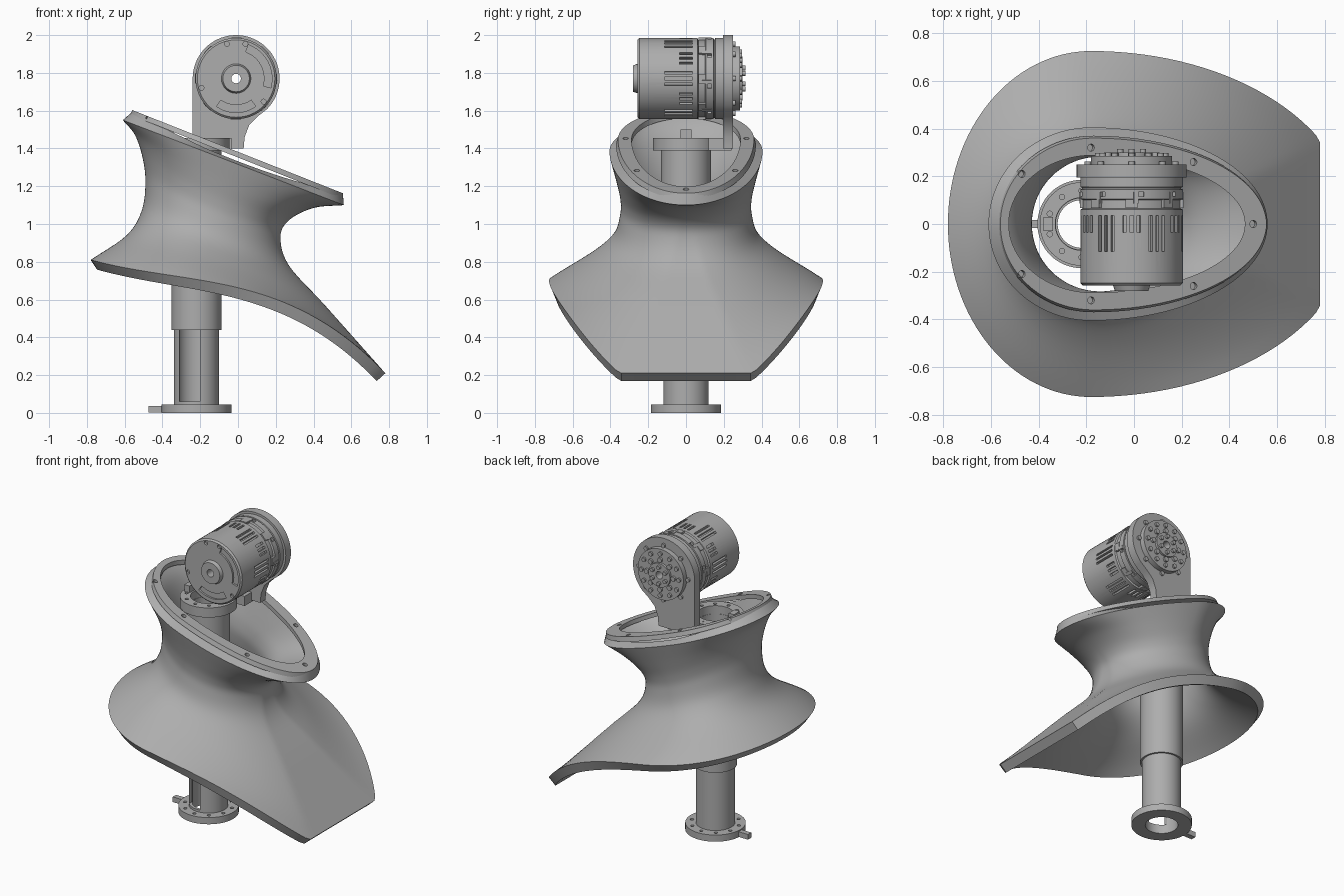
import bpy, bmesh
from math import sin, cos, pi, radians
from mathutils import Matrix, Vector

if "Cube" in bpy.data.objects:
    bpy.data.objects.remove(bpy.data.objects["Cube"])

grey = bpy.data.materials.new("plain grey")
grey.use_nodes = True
grey.diffuse_color = (0.42, 0.42, 0.42, 1)
grey.node_tree.nodes["Principled BSDF"].inputs["Base Color"].default_value = (0.42, 0.42, 0.42, 1)

POST_X = -0.22
MOTOR = Vector((-0.01, 0, 1.77))
ALONG_Y = Matrix.Rotation(-pi / 2, 4, 'X')


def finish(name, bm, fix=True):
    if fix:
        bmesh.ops.recalc_face_normals(bm, faces=bm.faces)
    mesh = bpy.data.meshes.new(name)
    bm.to_mesh(mesh)
    bm.free()
    mesh.materials.append(grey)
    ob = bpy.data.objects.new(name, mesh)
    bpy.context.collection.objects.link(ob)
    return ob


def apply_mod(ob, kind, **settings):
    mod = ob.modifiers.new(kind.title(), kind)
    for key, value in settings.items():
        setattr(mod, key, value)
    bpy.context.view_layer.objects.active = ob
    bpy.ops.object.modifier_apply(modifier=mod.name)


def cut(ob, cutter):
    apply_mod(ob, 'BOOLEAN', operation='DIFFERENCE', solver='EXACT', object=cutter)
    bpy.data.objects.remove(cutter)


def loft(bm, rings, loop=False):
    rows = [[bm.verts.new(p) for p in ring] for ring in rings]
    count = len(rows[0])
    for i in range(len(rows) if loop else len(rows) - 1):
        a, b = rows[i], rows[(i + 1) % len(rows)]
        for j in range(count):
            k = (j + 1) % count
            bm.faces.new((a[j], b[j], b[k], a[k]))


def lathe(name, profile, matrix, steps=64):
    bm = bmesh.new()
    loft(bm, [[matrix @ Vector((r * cos(2 * pi * j / steps), r * sin(2 * pi * j / steps), h))
               for j in range(steps)] for r, h in profile], loop=True)
    return finish(name, bm)


def tube(name, inner, outer, low, high):
    return lathe(name, [(inner, low), (outer, low), (outer, high), (inner, high)],
                 Matrix.Translation((POST_X, 0, 0)))


def add_box(bm, size, matrix):
    bmesh.ops.create_cube(bm, size=1, matrix=matrix @ Matrix.Diagonal((*size, 1)))


def add_rod(bm, radius, depth, matrix, steps=16):
    bmesh.ops.create_cone(bm, cap_ends=True, segments=steps, radius1=radius,
                          radius2=radius, depth=depth, matrix=matrix)


def around_motor(angle, radius, y):
    return (Matrix.Translation(MOTOR) @ Matrix.Rotation(radians(angle), 4, 'Y')
            @ Matrix.Translation((0, y, radius)))


def spline(points, t):
    i = min(int(t), len(points) - 2)
    f = t - i
    p = [Vector(points[max(0, min(len(points) - 1, i + d))]) for d in (-1, 0, 1, 2)]
    if i == 0:
        p[0] = 2 * p[1] - p[2]
    if i == len(points) - 2:
        p[3] = 2 * p[2] - p[1]
    return 0.5 * (2 * p[1] + (p[2] - p[0]) * f + (2 * p[0] - 5 * p[1] + 4 * p[2] - p[3]) * f * f
                  + (3 * p[1] - p[0] - 3 * p[2] + p[3]) * f ** 3)


# Flared shell: egg-shaped rings guided by left, side and right profiles
BACK = [(-.61, 1.55), (-.545, 1.47), (-.505, 1.35), (-.49, 1.22), (-.51, 1.07), (-.59, .94), (-.78, .81)]
SIDE = [(.405, 1.385), (.37, 1.25), (.348, 1.14), (.348, 1.05), (.385, .93), (.5, .83), (.725, .70)]
TIP = [(.56, 1.10), (.40, 1.085), (.27, 1.02), (.225, .93), (.27, .78), (.46, .57), (.78, .21)]


def shell_ring(t, steps=128):
    (x0, z0), (y1, z1), (x2, z2) = (spline(p, t) for p in (BACK, SIDE, TIP))
    x1 = -.18 + .04 * sin(pi * t / 6)
    s1, s2 = (z1 - z0) / (x1 - x0), (z2 - z1) / (x2 - x1)
    bend = (s2 - s1) / (x2 - x0)
    flare = (t / 6) ** 4
    ring = []
    for j in range(steps):
        c, s = cos(2 * pi * j / steps), sin(2 * pi * j / steps)
        if c < 0:
            x = x1 + (x1 - x0) * c
        else:
            x = min(x2, x1 + (x2 - x1) * (1 + .145 * flare) * c)
        z = z0 + s1 * (x - x0) + bend * (x - x0) * (x - x1)
        z -= .23 * flare * (x - x0) * (x - x1) * (x - x2)
        ring.append((x, y1 * s, z))
    return ring


bm = bmesh.new()
loft(bm, [shell_ring(i / 6) for i in range(37)])
shell = finish("flared_shell", bm, fix=False)
apply_mod(shell, 'SOLIDIFY', thickness=0.062, offset=-1)


# Sloped rim plate with screw holes around the top opening
def rim_ring(x0, x2, y1, drop):
    ring = []
    for j in range(96):
        c, s = cos(2 * pi * j / 96), sin(2 * pi * j / 96)
        x = -.17 + c * (x2 + .17 if c > 0 else -.17 - x0)
        ring.append((x, y1 * s, 1.382 - .395 * x - drop))
    return ring


bm = bmesh.new()
loft(bm, [rim_ring(-.56, .555, .36, 0), rim_ring(-.525, .465, .288, 0),
          rim_ring(-.525, .465, .288, .03), rim_ring(-.57, .555, .37, .03)], loop=True)
rim = finish("rim_plate", bm)
bm = bmesh.new()
for x, y in ((.5, 0), (.25, .26), (.25, -.26), (-.18, .32), (-.18, -.32), (-.47, .21), (-.47, -.21)):
    add_rod(bm, .015, .04, Matrix.Translation((x, y, 1.382 - .395 * x)) @ Matrix.Rotation(.376, 4, 'Y'))
cut(rim, finish("rim_holes", bm))

# Post: base flange, slotted lower tube, sleeve and top collar
base = tube("base_flange", .1, .185, 0, .045)
collar = tube("top_collar", .11, .175, 1.39, 1.455)
for ob, radius, z in ((base, .15, .045), (collar, .14, 1.455)):
    bm = bmesh.new()
    for i in range(10):
        a = 2 * pi * (i + .5) / 10
        add_rod(bm, .011, .05, Matrix.Translation((POST_X + radius * cos(a), radius * sin(a), z)))
    cut(ob, finish("flange_holes", bm))
lower = tube("lower_tube", .1, .12, .04, .5)
bm = bmesh.new()
add_box(bm, (.11, .1, .38), Matrix.Translation((-.255, -.1, .25)))
cut(lower, finish("tube_slot", bm))
tube("sleeve", .108, .132, .44, 1.4)
bm = bmesh.new()
add_box(bm, (.09, .035, .035), Matrix.Translation((-.43, 0, .02)))
finish("base_tab", bm)
bm = bmesh.new()
add_box(bm, (.19, .12, .065), Matrix.Translation((-.13, .18, 1.4225)))
add_box(bm, (.04, .06, .05), Matrix.Translation((-.36, 0, 1.475)))
finish("collar_arm", bm)

# Upright bracket plate
outline = [(-.24, 1.40), (.03, 1.40), (.035, 1.46), (.06, 1.525), (.105, 1.57)]
outline += [(MOTOR.x + .23 * cos(radians(a)), MOTOR.z + .23 * sin(radians(a))) for a in range(-45, 181, 5)]
bm = bmesh.new()
face = bm.faces.new([bm.verts.new((x, .195, z)) for x, z in outline])
extruded = bmesh.ops.extrude_face_region(bm, geom=[face])
bmesh.ops.translate(bm, vec=(0, .055, 0), verts=[v for v in extruded["geom"] if isinstance(v, bmesh.types.BMVert)])
bracket = finish("bracket_plate", bm)
bm = bmesh.new()
add_rod(bm, .1, .2, Matrix.Translation(MOTOR + Vector((0, .22, 0))) @ ALONG_Y, 48)
cut(bracket, finish("bracket_bore", bm))

# Motor housing with a through bore
motor = lathe("motor_housing", [
    (.025, -.28), (.07, -.28), (.078, -.257), (.205, -.257), (.215, -.247), (.215, .06), (.205, .065),
    (.205, .1), (.215, .105), (.215, .145), (.208, .147), (.208, .153), (.215, .155), (.215, .2),
    (.17, .2), (.17, .285), (.08, .285), (.08, .3), (.025, .3)],
    Matrix.Translation(MOTOR) @ ALONG_Y)

# Vent slots, alternating long and short groups
bm = bmesh.new()
for group in range(12):
    length = .15 if group % 2 else .07
    for step in (-8, 0, 8):
        add_box(bm, (.014, length, .04), around_motor(group * 30 + step, .215, .035 - length / 2))
for i in range(8):
    add_box(bm, (.03, .02, .03), around_motor(i * 45 + 10, .215, .125))
cut(motor, finish("vent_slots", bm))

# Curved recesses and screw holes in the front cap
bm = bmesh.new()
for start, end, r in ((20, 105, .17), (145, 215, .16)):
    arc = []
    for i in range(13):
        m = Matrix.Rotation(radians(start + (end - start) * i / 12), 4, 'Y')
        arc.append([MOTOR + m @ Vector((0, y, r + d))
                    for y, d in ((-.27, -.02), (-.27, .02), (-.245, .02), (-.245, -.02))])
    loft(bm, arc)
    bmesh.ops.holes_fill(bm, edges=[e for e in bm.edges if e.is_boundary])
for angle in (15, 130, 255, 345):
    add_rod(bm, .013, .03, around_motor(angle, .19, -.257) @ ALONG_Y)
cut(motor, finish("cap_recesses", bm))

# Clips around the waist, bolts on the rear flange and hub
bm = bmesh.new()
for i in range(8):
    add_box(bm, (.05, .035, .02), around_motor(i * 45, .207, .085))
    add_box(bm, (.02, .05, .016), around_motor(i * 45 + 5, .21, .11))
finish("waist_clips", bm)
bm = bmesh.new()
for count, radius, size, y in ((12, .14, .014, .285), (8, .1, .016, .287), (6, .055, .013, .303), (8, .183, .014, .25)):
    for i in range(count):
        add_rod(bm, size, .024, around_motor(360 * i / count, radius, y) @ ALONG_Y)
finish("rear_bolts", bm)

for ob in bpy.context.collection.objects:
    if ob.type == 'MESH' and grey.name in ob.data.materials:
        bpy.ops.object.select_all(action='DESELECT')
        ob.select_set(True)
        bpy.context.view_layer.objects.active = ob
        bpy.ops.object.shade_smooth_by_angle(angle=radians(32))
